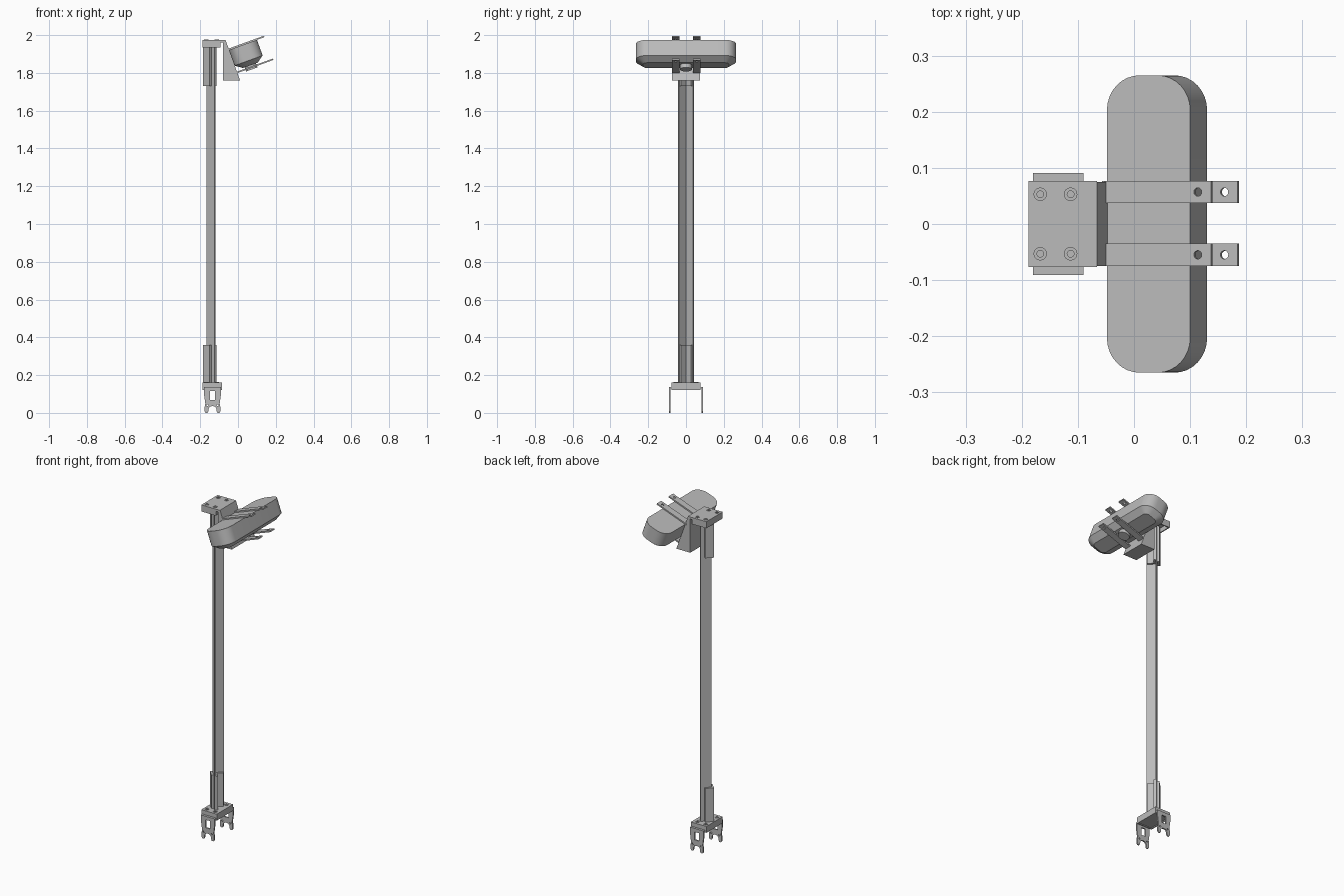
import bpy, bmesh, math
from mathutils import Matrix, Vector

if "Cube" in bpy.data.objects:
    bpy.data.objects.remove(bpy.data.objects["Cube"])

steel = bpy.data.materials.new("satin_grey")
steel.use_nodes = True
GREY = (0.5, 0.5, 0.5, 1)
steel.diffuse_color = GREY
for node in steel.node_tree.nodes:
    if node.type == 'BSDF_PRINCIPLED':
        node.inputs["Base Color"].default_value = GREY

TILT = Matrix.Rotation(math.radians(-20), 4, 'Y')
UPRIGHT = Matrix.Rotation(math.radians(90), 4, 'X')


def add_mesh(name, bm, matrix=Matrix()):
    bmesh.ops.recalc_face_normals(bm, faces=bm.faces)
    mesh = bpy.data.meshes.new(name)
    bm.to_mesh(mesh)
    bm.free()
    mesh.transform(matrix)
    mesh.materials.clear()
    mesh.materials.append(steel)
    ob = bpy.data.objects.new(name, mesh)
    bpy.context.collection.objects.link(ob)
    bpy.ops.object.select_all(action='DESELECT')
    ob.select_set(True)
    bpy.context.view_layer.objects.active = ob
    bpy.ops.object.shade_smooth_by_angle(angle=math.radians(30))
    return ob


def box(name, x0, x1, y0, y1, z0, z1):
    bm = bmesh.new()
    bmesh.ops.create_cube(bm, size=1)
    for v in bm.verts:
        v.co = ((x0, x1)[v.co.x > 0], (y0, y1)[v.co.y > 0], (z0, z1)[v.co.z > 0])
    return add_mesh(name, bm)


def circle(cx, cy, r, n=20):
    return [(cx + r * math.cos(2 * math.pi * i / n), cy + r * math.sin(2 * math.pi * i / n))
            for i in range(n)]


def rect(x0, x1, y0, y1):
    return [(x0, y0), (x1, y0), (x1, y1), (x0, y1)]


def plate(name, outlines, thick, matrix):
    """Flat plate, centred on its plane; outlines after the first are holes."""
    curve = bpy.data.curves.new(name, 'CURVE')
    curve.dimensions = '2D'
    curve.fill_mode = 'BOTH'
    curve.extrude = thick / 2
    for pts in outlines:
        s = curve.splines.new('POLY')
        s.points.add(len(pts) - 1)
        for p, (x, y) in zip(s.points, pts):
            p.co = (x, y, 0, 1)
        s.use_cyclic_u = True
    tmp = bpy.data.objects.new(name + "_outline", curve)
    bpy.context.collection.objects.link(tmp)
    dg = bpy.context.evaluated_depsgraph_get()
    mesh = bpy.data.meshes.new_from_object(tmp.evaluated_get(dg))
    bm = bmesh.new()
    bm.from_mesh(mesh)
    bmesh.ops.remove_doubles(bm, verts=bm.verts, dist=1e-5)
    bpy.data.objects.remove(tmp)
    bpy.data.curves.remove(curve)
    bpy.data.meshes.remove(mesh)
    return add_mesh(name, bm, matrix)


def angle_iron(name, x, a, t, z0, z1):
    """L profile turned 45 degrees, corner towards -x."""
    half = [(x + a, a), (x + a + t, a - t)]
    pts = [(x, 0)] + [(p, -q) for p, q in half] + [(x + 2 * t, 0)] + half[::-1]
    plate(name, [pts], z1 - z0, Matrix.Translation((0, 0, (z0 + z1) / 2)))


# Post and the angle pieces that clamp it at both ends
angle_iron("post", -0.167, 0.0425, 0.0055, 0.15, 1.95)
for end, z0, z1 in (("lower", 0.15, 0.36), ("upper", 1.73, 1.95)):
    angle_iron(end + "_outer_sleeve", -0.185, 0.035, 0.009, z0, z1)
    angle_iron(end + "_inner_sleeve", -0.156, 0.035, 0.008, z0, z1)


# Shallow caps with four bolt holes and raised rings
BOLTS = [(x, y) for x in (-0.167, -0.113) for y in (-0.053, 0.053)]


def cap(name, x1, top, low, wall_x):
    holes = [circle(x, y, 0.007) for x, y in BOLTS]
    plate(name + "_plate", [rect(-0.188, x1, -0.077, 0.077)] + holes, 0.012,
          Matrix.Translation((0, 0, top - 0.006)))
    for side, y in (("right", -0.077), ("left", 0.071)):
        box(f"{name}_{side}_lip", -0.188, wall_x, y, y + 0.006, low, top - 0.012)
    box(name + "_back_lip", -0.188, -0.182, -0.071, 0.071, low, top - 0.012)
    box(name + "_front_lip", wall_x - 0.006, wall_x, -0.071, 0.071, low, top - 0.012)
    for x, y in BOLTS:
        plate(name + "_bolt_ring", [circle(x, y, 0.012), circle(x, y, 0.006)], 0.006,
              Matrix.Translation((0, 0, top)))


cap("top_cap", -0.066, 1.974, 1.935, -0.092)
cap("bottom_cap", -0.086, 0.16, 0.122, -0.086)

# Forked foot bracket: bridge and two cheeks with slot, notch and small holes
box("foot_bridge", -0.18, -0.09, -0.086, 0.086, 0.126, 0.136)
CX = -0.135
right_half = [(0.0, 0.036), (0.014, 0.033), (0.021, 0.022), (0.022, 0.008), (0.026, 0.0),
              (0.036, 0.0), (0.042, 0.008), (0.042, 0.03), (0.038, 0.05), (0.045, 0.1),
              (0.045, 0.136)]
cheek = [(CX + x, z) for x, z in right_half] + \
        [(CX - x, z) for x, z in right_half[:0:-1]]
cheek_holes = [rect(CX - 0.014, CX + 0.014, 0.068, 0.115),
               circle(CX - 0.027, 0.04, 0.005, 12), circle(CX + 0.027, 0.04, 0.005, 12)]
for side, y in (("right", -0.087), ("left", 0.087)):
    plate(side + "_foot_cheek", [cheek] + cheek_holes, 0.008,
          Matrix.Translation((0, y, 0)) @ UPRIGHT)

# Wedge arm whose slanted face carries the straps
wedge = [(-0.08, 1.76), (0.011, 1.76), (-0.066, 1.974), (-0.08, 1.974)]
plate("wedge_arm", [wedge], 0.15, UPRIGHT)


# Tilted head: rounded box with a tapered underside
def rounded(hx, hy, r, z, n=8):
    pts = []
    for k, (sx, sy) in enumerate(((1, 1), (-1, 1), (-1, -1), (1, -1))):
        for i in range(n + 1):
            t = (k + i / n) * math.pi / 2
            pts.append((sx * (hx - r) + r * math.cos(t), sy * (hy - r) + r * math.sin(t), z))
    return pts


bm = bmesh.new()
rings = [[bm.verts.new(p) for p in rounded(0.079 - i, 0.265 - i, 0.062 - i, z)]
         for i, z in ((0, 0), (0, -0.088), (0.038, -0.115))]
bm.faces.new(rings[0])
bm.faces.new(rings[-1])
for a, b in zip(rings, rings[1:]):
    for i in range(len(a)):
        j = (i + 1) % len(a)
        bm.faces.new((a[i], a[j], b[j], b[i]))
head_frame = Matrix.Translation((0.026, 0, 1.948)) @ TILT
add_mesh("head", bm, head_frame)

# Round boss under the head
plate("head_boss", [circle(0, 0, 0.032, 28)], 0.024,
      head_frame @ Matrix.Translation((0, 0, -0.126)))


# Two pairs of straps holding the head, each with an end hole
def strap(name, start, length, y):
    origin = Matrix.Translation(Vector((start[0], y, start[1])))
    plate(name, [rect(0, length, -0.02, 0.02), circle(length - 0.025, 0, 0.0075)], 0.008,
          origin @ TILT)


for side, y in (("right", -0.055), ("left", 0.057)):
    strap(side + "_upper_strap", (-0.056, 1.922), 0.207, y)
    strap(side + "_lower_strap", (-0.004, 1.803), 0.202, y)
